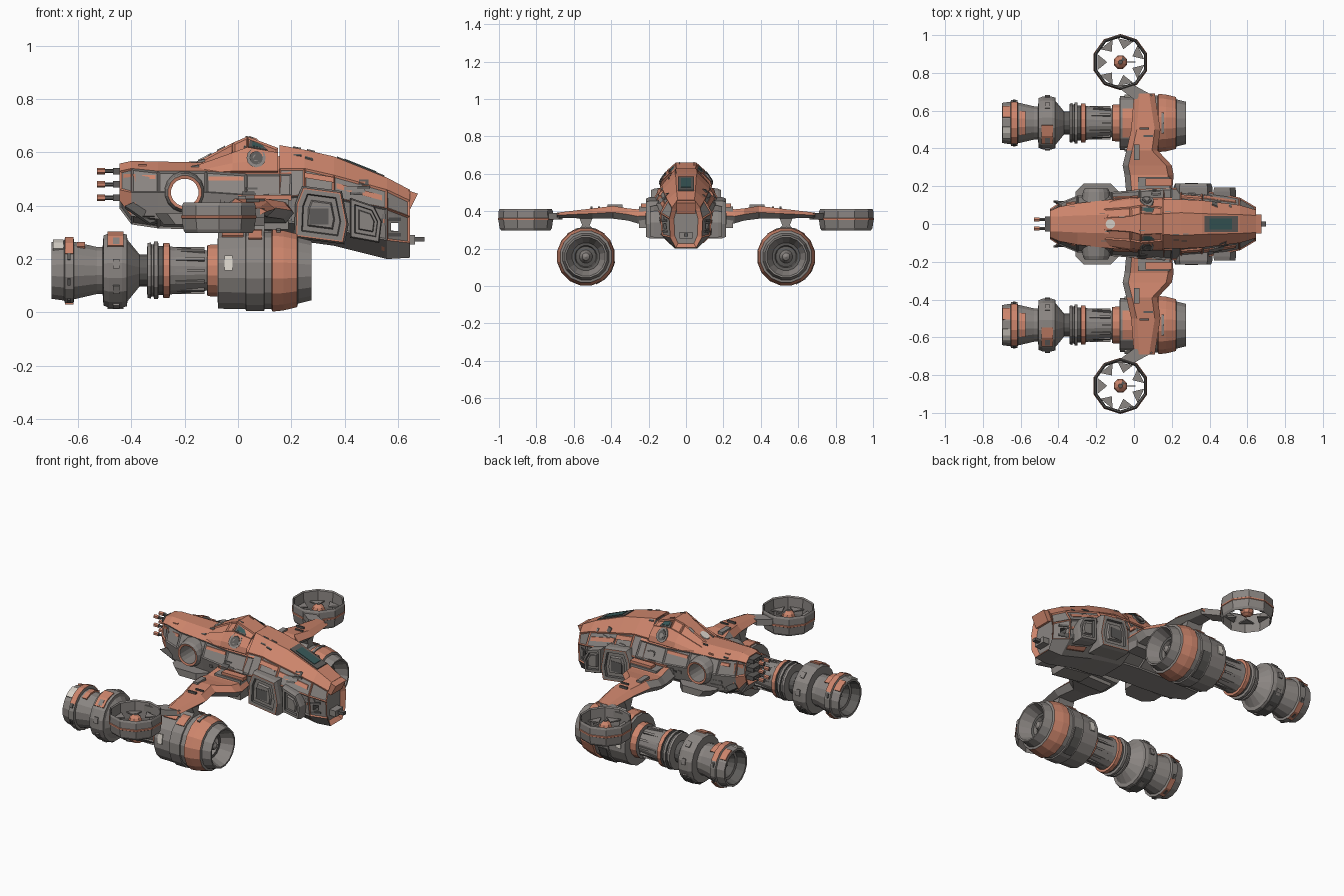
import bpy, bmesh, math, random
from mathutils import Vector
from mathutils.bvhtree import BVHTree

if "Cube" in bpy.data.objects:
    bpy.data.objects.remove(bpy.data.objects["Cube"])

random.seed(4)
OR, GR, DK, TEAL, PALE = range(5)
MATS = []
for n, c in [("burnt_orange", (.61, .235, .15)), ("hull_grey", (.255, .235, .222)), ("dark_grey", (.11, .105, .10)),
             ("teal_glass", (.04, .10, .10)), ("pale_panel", (.68, .64, .58))]:
    m = bpy.data.materials.new(n)
    m.diffuse_color = (*c, 1)
    m.use_nodes = True
    m.node_tree.nodes["Principled BSDF"].inputs["Base Color"].default_value = m.diffuse_color
    MATS.append(m)


def loft(bm, rings, mat=GR, closed=False, caps=True):
    """Skin a list of point rings; mat is an index or a rule f(section, side)."""
    rule = mat if callable(mat) else (lambda i, j: mat)
    vs = [[bm.verts.new(p) for p in r] for r in rings]
    n, k = len(rings[0]), len(rings)
    out = []
    for i in range(k if closed else k - 1):
        for j in range(n):
            a, b = vs[i], vs[(i + 1) % k]
            f = bm.faces.new((a[j], a[(j + 1) % n], b[(j + 1) % n], b[j]))
            f.material_index = rule(i, j)
            out.append((f, i, j))
    if caps and not closed:
        for i, r in ((0, vs[0]), (k - 2, vs[-1])):
            f = bm.faces.new(r)
            f.material_index = rule(i, 0)
            out.append((f, i, -1))
    return out


def done(name, bm):
    bmesh.ops.recalc_face_normals(bm, faces=bm.faces)
    me = bpy.data.meshes.new(name)
    bm.to_mesh(me)
    for m in MATS:
        me.materials.append(m)
    ob = bpy.data.objects.new(name, me)
    bpy.context.collection.objects.link(ob)
    return ob


def lathe(bm, prof, c, axis, sides, mat=GR, closed=False):
    rings = []
    for a, r in prof:
        ring = []
        for k in range(sides):
            t = 2 * math.pi * (k + .5) / sides
            u, v = r * math.cos(t), r * math.sin(t)
            p = {'X': (a, u, v), 'Y': (u, a, v), 'Z': (u, v, a)}[axis]
            ring.append(Vector(p) + Vector(c))
        rings.append(ring)
    return loft(bm, rings, mat, closed)


def box(bm, x, y, z, mat=GR):
    loft(bm, [[(a, y[0], z[0]), (a, y[1], z[0]), (a, y[1], z[1]), (a, y[0], z[1])] for a in x], mat)


# ---- fuselage lofts: (x, five (half width, z) points from keel to spine)
hull_v, hull_f = [], []


def hull(name, stations, rule, panel_bands, inner=GR):
    bm = bmesh.new()
    rings = [[(x, w, z) for w, z in p] + [(x, -w, z) for w, z in reversed(p)] for x, p in stations]
    fs = loft(bm, rings, rule)
    bmesh.ops.recalc_face_normals(bm, faces=bm.faces)
    sel = [f for f, i, j in fs if j in panel_bands]
    bmesh.ops.inset_individual(bm, faces=sel, thickness=.009, depth=-.006)
    for f in sel:
        f.material_index = inner
    caps = [f for f, i, j in fs if j == -1]
    for f in caps:
        f.material_index = OR
    bmesh.ops.inset_individual(bm, faces=caps, thickness=.026, depth=-.02)
    for f in caps:
        f.material_index = GR
    base = len(hull_v)
    bm.verts.index_update()
    hull_v.extend(v.co.copy() for v in bm.verts)
    hull_f.extend([base + v.index for v in f.verts] for f in bm.faces)
    return done(name, bm)


rear = hull("rear_fuselage", [
    (-.445, [(.05, .39), (.07, .42), (.08, .46), (.07, .53), (.04, .558)]),
    (-.40, [(.05, .33), (.09, .36), (.11, .45), (.09, .54), (.04, .568)]),
    (-.30, [(.07, .315), (.13, .35), (.15, .45), (.11, .53), (.045, .566)]),
    (-.12, [(.08, .31), (.15, .36), (.17, .45), (.13, .53), (.05, .562)]),
    (.03, [(.08, .305), (.16, .36), (.18, .44), (.14, .52), (.055, .575)]),
    (.20, [(.08, .29), (.18, .35), (.19, .44), (.14, .52), (.06, .59)])],
    lambda i, j: OR if j in (3, 4, 5) or i == 0 and 0 < j < 8 else GR, (0, 2, 6, 8))
front = hull("front_fuselage", [
    (.155, [(.08, .28), (.18, .34), (.19, .43), (.13, .54), (.055, .628)]),
    (.25, [(.08, .265), (.185, .33), (.19, .44), (.13, .54), (.06, .61)]),
    (.36, [(.07, .25), (.175, .31), (.18, .43), (.125, .515), (.055, .585)]),
    (.56, [(.06, .20), (.13, .27), (.14, .39), (.10, .46), (.05, .505)]),
    (.645, [(.055, .205), (.085, .26), (.09, .36), (.075, .42), (.045, .46)])],
    lambda i, j: OR if j in (2, 3, 4, 5, 6) or i == 3 and j in (1, 7) else GR, (2, 6, 1, 7))
hull("upper_cabin", [
    (-.16, [(.10, .50), (.12, .52), (.11, .53), (.08, .55), (.03, .562)]),
    (-.02, [(.10, .50), (.14, .53), (.13, .56), (.09, .60), (.04, .636)]),
    (.035, [(.10, .50), (.14, .53), (.135, .565), (.10, .62), (.055, .66)]),
    (.15, [(.10, .50), (.14, .53), (.13, .56), (.09, .60), (.05, .617)])],
    lambda i, j: OR, (3, 5), OR)
tree = BVHTree.FromPolygons(hull_v, hull_f)

# ---- through holes in the tail and in the nose
for name, ob in (("tail_hole_cutter", rear), ("nose_hole_cutter", front)):
    bm = bmesh.new()
    if ob is rear:
        lathe(bm, [(-.4, .052), (.4, .052)], (-.2, 0, .45), 'Y', 16, GR)
    else:
        box(bm, (.575, .602), (-.4, .4), (.305, .335), DK)
    cut = done(name, bm)
    cut.hide_render = True
    cut.hide_set(True)
    mod = ob.modifiers.new("hole", 'BOOLEAN')
    mod.operation, mod.object, mod.solver = 'DIFFERENCE', cut, 'EXACT'


# ---- plates projected on the hull, from the side (x, z) or from the top (x, y)
def decal(bm, pts, mat, s=0, out=.005):
    d = Vector((0, s, 0)) if s else Vector((0, 0, 1))
    a, b = [], []
    for u, v in pts:
        o = Vector((u, s, v)) if s else Vector((u, v, 1))
        h = tree.ray_cast(o, -d)[0]
        if h is None:
            return
        a.append(h + d * out)
        b.append(h - d * .004)
    loft(bm, [a, b], mat)


def rect(x0, x1, z0, z1, k=0):
    return [(x0, z0), (x1, z0 + k), (x1, z1 + k), (x0, z1)]


win, trim, det = bmesh.new(), bmesh.new(), bmesh.new()
decal(det, rect(.372, .55, -.043, .043), DK)
decal(win, rect(.40, .52, -.028, .028), TEAL, 0, .008)
disc = [(math.cos(k * math.pi / 6), math.sin(k * math.pi / 6)) for k in range(12)]
decal(det, [(-.125 + .025 * a, .025 * b) for a, b in disc], PALE)
for s in (1, -1):
    decal(det, [(.045, s * .061), (.10, s * .061), (.11, s * .088), (.04, s * .09)], DK, 0, .004)
    decal(win, [(.055, s * .066), (.095, s * .066), (.10, s * .083), (.052, s * .085)], TEAL, 0, .008)
    for r, m, o in ((.036, GR, .007), (.025, DK, .009), (.013, GR, .0098)):
        decal(det, [(.068 + r * a, .58 + r * b) for a, b in disc], m, s, o)
    # orange trim strips along the flanks
    decal(trim, rect(-.43, -.385, .40, .52), OR, s)
    decal(trim, rect(-.36, -.31, .50, .515), OR, s)
    decal(trim, rect(-.11, .02, .495, .51), OR, s)
    decal(trim, rect(.0, .14, .425, .44), OR, s)
    decal(trim, rect(.42, .55, .355, .37, -.02), OR, s)
    decal(trim, rect(.44, .55, .25, .265, -.02), OR, s)
    decal(trim, rect(.25, .36, .505, .525, -.018), OR, s)
    decal(trim, rect(.37, .54, .465, .485, -.045), OR, s)
    decal(det, rect(.565, .612, .285, .297), DK, s)
    decal(det, rect(.565, .612, .343, .355), DK, s)
    # small service panels
    for x0, x1, z0, z1, n in ((-.36, .12, .34, .49, 24), (.25, .54, .42, .50, 10), (.42, .54, .28, .38, 8)):
        for _ in range(n):
            x, z = random.uniform(x0, x1), random.uniform(z0, z1)
            w, h = random.uniform(.012, .05), random.uniform(.006, .02)
            if (x + w / 2 + .2) ** 2 + (z - .45) ** 2 > .011:
                decal(det, rect(x, x + w, z, z + h), random.choice((GR, GR, DK)), s)
    for _ in range(9):
        x, y = random.uniform(-.4, .33), s * random.uniform(.03, .10)
        decal(det, rect(x, x + .03, y, y + .005), random.choice((DK, OR, GR)))
done("windows", win)
done("orange_trim", trim)
done("service_panels", det)

# ---- flank parts: ring pods, side pods, tail blades
for s, side in ((1, "left"), (-1, "right")):
    bm = bmesh.new()
    lathe(bm, [(s * .10, .052), (s * .185, .052), (s * .188, .064), (s * .17, .072), (s * .10, .082)],
          (-.2, 0, .45), 'Y', 16, lambda i, j: OR if i == 1 else GR, True)
    done(side + "_ring_pod", bm)
    # chamfered fairing under the ring
    bm = bmesh.new()
    loft(bm, [[(-.31 + d, s * y, .37), (-.08 - d, s * y, .37), (-.08 - d, s * y, .33), (-.28 + d, s * y, .33)]
              for d, y in ((0, .10), (0, .17), (.045, .215))])
    done(side + "_lower_fairing", bm)
    bm = bmesh.new()
    for pts, y, m in (([(.21, .28), (.40, .255), (.415, .33), (.39, .455), (.24, .475), (.215, .41)], .214, OR),
                      ([(.42, .28), (.53, .26), (.54, .34), (.51, .40), (.42, .43)], .192, GR)):
        mx, mz = sum(p[0] for p in pts) / len(pts), sum(p[1] for p in pts) / len(pts)
        def sc(k, yy):
            return [(mx + (x - mx) * k, s * yy, mz + (z - mz) * k) for x, z in pts]
        loft(bm, [sc(1, .10), sc(1, y - .02), sc(.93, y), sc(.88, y), sc(.72, y), sc(.68, y - .012),
                  sc(.5, y - .012), sc(.45, y)], lambda i, j: (GR, GR, m, GR, DK, GR, GR)[i])
    box(bm, (.27, .34), (s * .19, s * .216), (.33, .39), DK)
    done(side + "_side_pods", bm)
    bm = bmesh.new()
    blade = [(-.425, s * .125, .40), (-.32, s * .06, .44), (-.25, s * .11, .36), (-.33, s * .10, .335)]
    loft(bm, [blade, [(x, y - s * .01, z - .01) for x, y, z in blade]], DK)
    done(side + "_tail_blade", bm)

# ---- tail guns and nose probe
bm = bmesh.new()
for z in (.43, .48, .53):
    box(bm, (-.47, -.42), (-.04, .04), (z - .012, z + .012), DK)
    for y in (-.024, .024):
        lathe(bm, [(-.53, .007), (-.53, .012), (-.50, .012), (-.50, .008), (-.43, .008)], (0, y, z), 'X', 6,
              lambda i, j: OR if i == 1 else DK)
done("tail_guns", bm)
bm = bmesh.new()
box(bm, (.62, .665), (-.035, .035), (.255, .29))
box(bm, (.66, .70), (-.012, .012), (.265, .282), DK)
loft(bm, [[(.60, y, .40), (.645, y, .385), (.675, y, .445), (.60, y, .47)] for y in (-.05, .05)], OR)
done("nose_probe_and_brow", bm)

# ---- wings
for s, side in ((1, "left"), (-1, "right")):
    bm = bmesh.new()
    rings = []
    for y, x0, x1, z0, z1 in ((.15, -.04, .20, .33, .43), (.26, -.05, .21, .335, .41), (.31, -.06, .20, .35, .415),
                              (.39, -.04, .125, .36, .428), (.50, -.015, .14, .36, .415), (.69, .0, .11, .365, .392)):
        zm = (z0 + z1) / 2
        rings.append([(x0, s * y, zm), (x0 + .03, s * y, z1), (x1 - .03, s * y, z1), (x1, s * y, zm),
                      (x1 - .03, s * y, z0), (x0 + .03, s * y, z0)])
    loft(bm, rings, lambda i, j: OR if j in (1, 2) or j == 0 and i > 2 else GR)
    link = [(.0, .66), (.10, .68), (.0, .735), (-.10, .735)]
    loft(bm, [[(x, s * y, z) for x, y in link] for z in (.355, .39)])
    box(bm, (.02, .19), (s * .17, s * .25), (.31, .425))
    box(bm, (.06, .20), (s * .20, s * .24), (.42, .44), OR)
    for x, y in ((.03, .50), (.05, .46)):
        box(bm, (x, x + .05), (s * y, s * (y + .01)), (.405, .426), DK)
    box(bm, (.0, .03), (s * .34, s * .42), (.41, .436), GR)
    # engine pylon
    loft(bm, [[(.0, s * (.535 - w), z), (.10, s * (.535 - w), z), (.10, s * (.535 + w), z), (.0, s * (.535 + w), z)]
              for w, z in ((.05, .29), (.02, .325), (.04, .375))])
    done(side + "_wing", bm)

# ---- engines: (x, radius, colour of the next segment)
ENGINE = [(.235, .002, GR), (.225, .02, GR), (.19, .035, DK), (.185, .055, GR), (.205, .06, DK), (.207, .075, GR),
          (.275, .105, GR), (.276, .114, GR), (.225, .127, GR),
          (.222, .140, OR), (.17, .153, OR), (.13, .157, OR), (.125, .148, GR), (.10, .148, GR), (.098, .155, GR),
          (.03, .155, GR), (.028, .148, GR), (-.075, .146, GR), (-.077, .10, OR), (-.115, .098, GR), (-.117, .077, GR),
          (-.24, .09, GR), (-.255, .092, OR), (-.257, .106, OR), (-.28, .106, DK), (-.282, .094, DK), (-.298, .094, GR),
          (-.30, .110, GR), (-.315, .110, DK), (-.317, .10, GR), (-.325, .10, GR), (-.327, .107, GR), (-.34, .105, GR),
          (-.342, .062, DK), (-.37, .062, GR), (-.415, .118, GR), (-.417, .137, GR), (-.435, .142, GR), (-.485, .142, GR),
          (-.505, .134, GR), (-.508, .09, GR), (-.53, .09, GR), (-.615, .110, GR), (-.617, .124, GR), (-.65, .124, GR),
          (-.653, .115, GR), (-.70, .108, GR), (-.70, .096, DK), (-.65, .085, GR), (-.648, .07, DK), (-.61, .05, GR),
          (-.61, .03, GR), (-.65, .002, GR)]
ZC, SIDES = .157, 16
for s, side in ((1, "left"), (-1, "right")):
    bm = bmesh.new()
    c = (0, s * .535, ZC)
    lathe(bm, [p[:2] for p in ENGINE], c, 'X', SIDES, lambda i, j: ENGINE[i][2])
    done(side + "_engine", bm)
    # curved cover plates and ribs: (x range, radius, start and end angle from straight up, colour)
    bm = bmesh.new()
    covers = [(-.65, -.617, .128, -60, 60, OR), (-.605, -.575, .110, -35, 35, OR), (-.695, -.655, .118, -45, -10, PALE),
              (-.695, -.655, .118, 15, 50, OR), (-.65, -.617, .128, 120, 175, OR),
              (-.49, -.43, .147, -50, -5, OR), (-.49, -.43, .147, 120, 190, DK), (-.06, .02, .152, -30, 30, OR),
              (-.05, -.02, .152, -s * 80 - 10, -s * 80 + 12, PALE), (-.05, -.02, .152, s * 80 - 10, s * 80 + 12, PALE),
              (.04, .09, .159, 100, 160, DK), (.04, .09, .159, -40, 40, OR), (.145, .16, .16, -20, 20, GR)]
    covers += [(-.235, -.125, .089, a - 4, a + 4, GR) for a in range(0, 360, 30)]
    covers += [(-.64, -.628, .129, a - 6, a + 6, DK) for a in range(70, 300, 45)]
    covers += [(-.47, -.445, .147, a - 7, a + 7, GR) for a in range(40, 360, 40)]
    for x0, x1, r, a0, a1, m in covers:
        rings = []
        n = max(1, round((a1 - a0) / 22))
        for k in range(n + 1):
            t = math.radians(a0 + (a1 - a0) * k / n)
            rings.append([(x, c[1] + q * math.sin(t), ZC + q * math.cos(t))
                          for x, q in ((x0, r - .02), (x0, r), (x1, r), (x1, r - .02))])
        loft(bm, rings, m)
    done(side + "_engine_covers", bm)

    # ---- ducted fan
    fc = (-.072, s * .857, 0)
    bm = bmesh.new()
    lathe(bm, [(.312, .130), (.297, .132), (.31, .140), (.352, .146), (.354, .149), (.362, .149), (.364, .146),
               (.40, .145), (.412, .140), (.405, .134)], fc, 'Z', 10, lambda i, j: OR if i in (3, 4, 5) else GR, True)
    for k in range(7):
        t = 2 * math.pi * (k + .5) / 7
        pts = [(fc[0] + r * math.cos(t + d), fc[1] + r * math.sin(t + d)) for r, d in ((.127, -.33), (.127, .33), (.07, 0))]
        loft(bm, [[(x, y, z) for x, y in pts] for z in (.345, .352)])
    done(side + "_fan_duct", bm)
    bm = bmesh.new()
    lathe(bm, [(.325, .012), (.335, .03), (.355, .038), (.375, .03), (.39, .012)], fc, 'Z', 8,
          lambda i, j: DK if i == 3 and j == 0 else OR)
    box(bm, (fc[0], fc[0] + .08), (fc[1] - .003, fc[1] + .003), (.345, .355), GR)
    done(side + "_fan_hub", bm)
